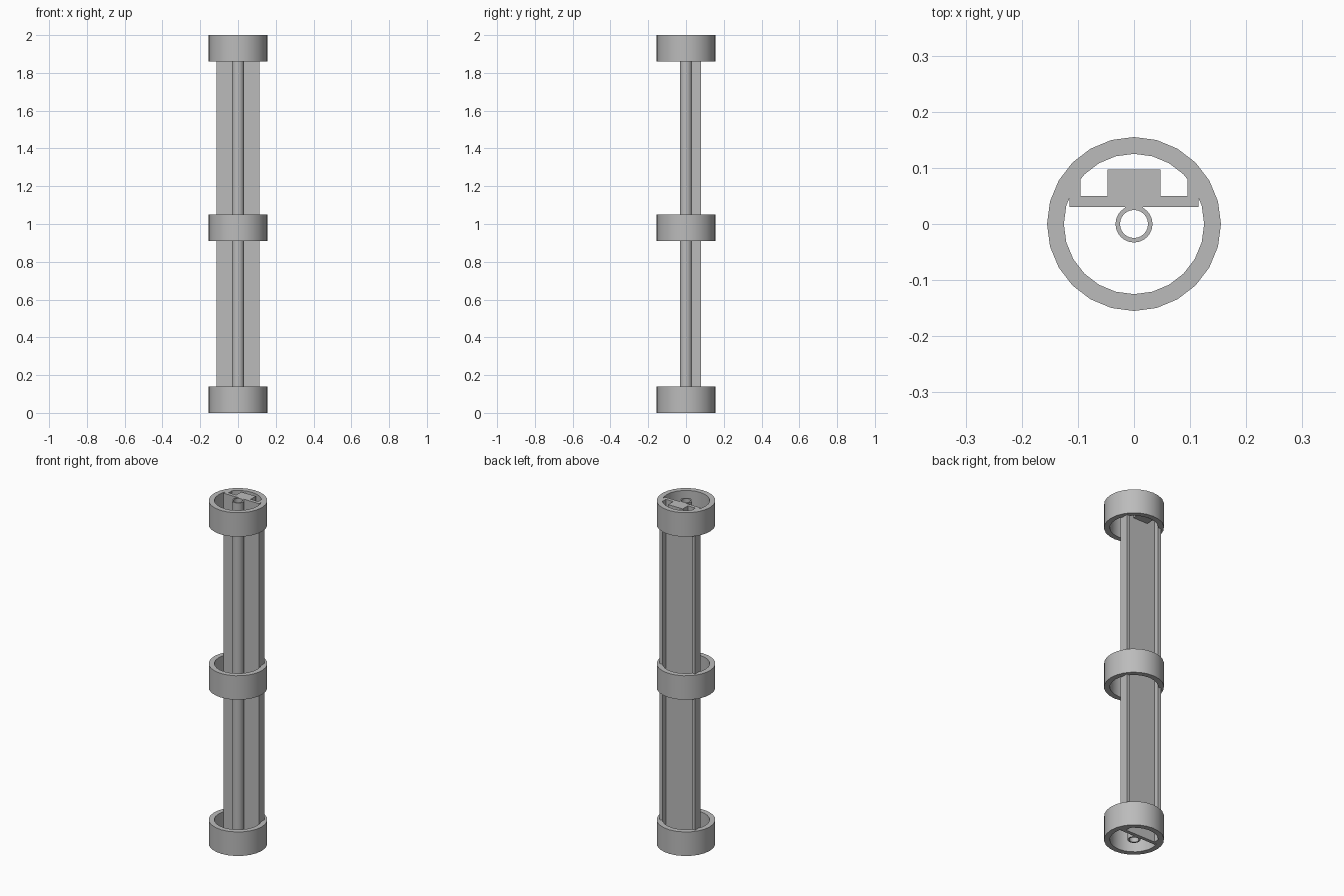
import bpy, bmesh
from math import cos, sin, tau

if "Cube" in bpy.data.objects:
    bpy.data.objects.remove(bpy.data.objects["Cube"], do_unlink=True)

grey = bpy.data.materials.new("plain_grey")
grey.use_nodes = True
colour = (0.5, 0.5, 0.5, 1)
grey.diffuse_color = colour
grey.node_tree.nodes["Principled BSDF"].inputs["Base Color"].default_value = colour


def finish(name, bm):
    bmesh.ops.recalc_face_normals(bm, faces=bm.faces)
    mesh = bpy.data.meshes.new(name)
    bm.to_mesh(mesh)
    bm.free()
    mesh.materials.append(grey)
    obj = bpy.data.objects.new(name, mesh)
    bpy.context.collection.objects.link(obj)
    bpy.ops.object.select_all(action="DESELECT")
    bpy.context.view_layer.objects.active = obj
    obj.select_set(True)
    bpy.ops.object.shade_smooth_by_angle()
    return obj


def pipe(name, outer, inner, bottom, top, sides=24):
    """Hollow cylinder with open bore."""
    bm = bmesh.new()
    section = [(outer, bottom), (outer, top), (inner, top), (inner, bottom)]
    loops = [[bm.verts.new((r * cos(tau * i / sides), r * sin(tau * i / sides), z))
              for r, z in section] for i in range(sides)]
    for i, a in enumerate(loops):
        b = loops[(i + 1) % sides]
        for j in range(4):
            k = (j + 1) % 4
            bm.faces.new((a[j], b[j], b[k], a[k]))
    return finish(name, bm)


def extrusion(name, half, bottom, top):
    """Extrude a left-right symmetric outline given by its +x half."""
    outline = half + [(-x, y) for x, y in reversed(half)]
    bm = bmesh.new()
    face = bm.faces.new([bm.verts.new((x, y, bottom)) for x, y in outline])
    grown = bmesh.ops.extrude_face_region(bm, geom=[face])["geom"]
    verts = [v for v in grown if isinstance(v, bmesh.types.BMVert)]
    bmesh.ops.translate(bm, verts=verts, vec=(0, 0, top - bottom))
    return finish(name, bm)


# Three collars along the length
for name, z in (("bottom", 0), ("middle", 0.91), ("top", 1.86)):
    pipe(name + "_collar", 0.155, 0.125, z, z + 0.14)

# Long back channel with side lips, and the tube joined to it by a web
extrusion("channel", [(0.115, 0.03), (0.115, 0.08), (0.095, 0.08), (0.095, 0.05)], 0, 2)
extrusion("web", [(0.016, 0.026), (0.016, 0.032)], 0, 2)
pipe("centre_tube", 0.033, 0.025, 0, 2)

# Block seated in the channel inside the top collar
extrusion("end_block", [(0.047, 0.048), (0.047, 0.097)], 1.88, 2)
